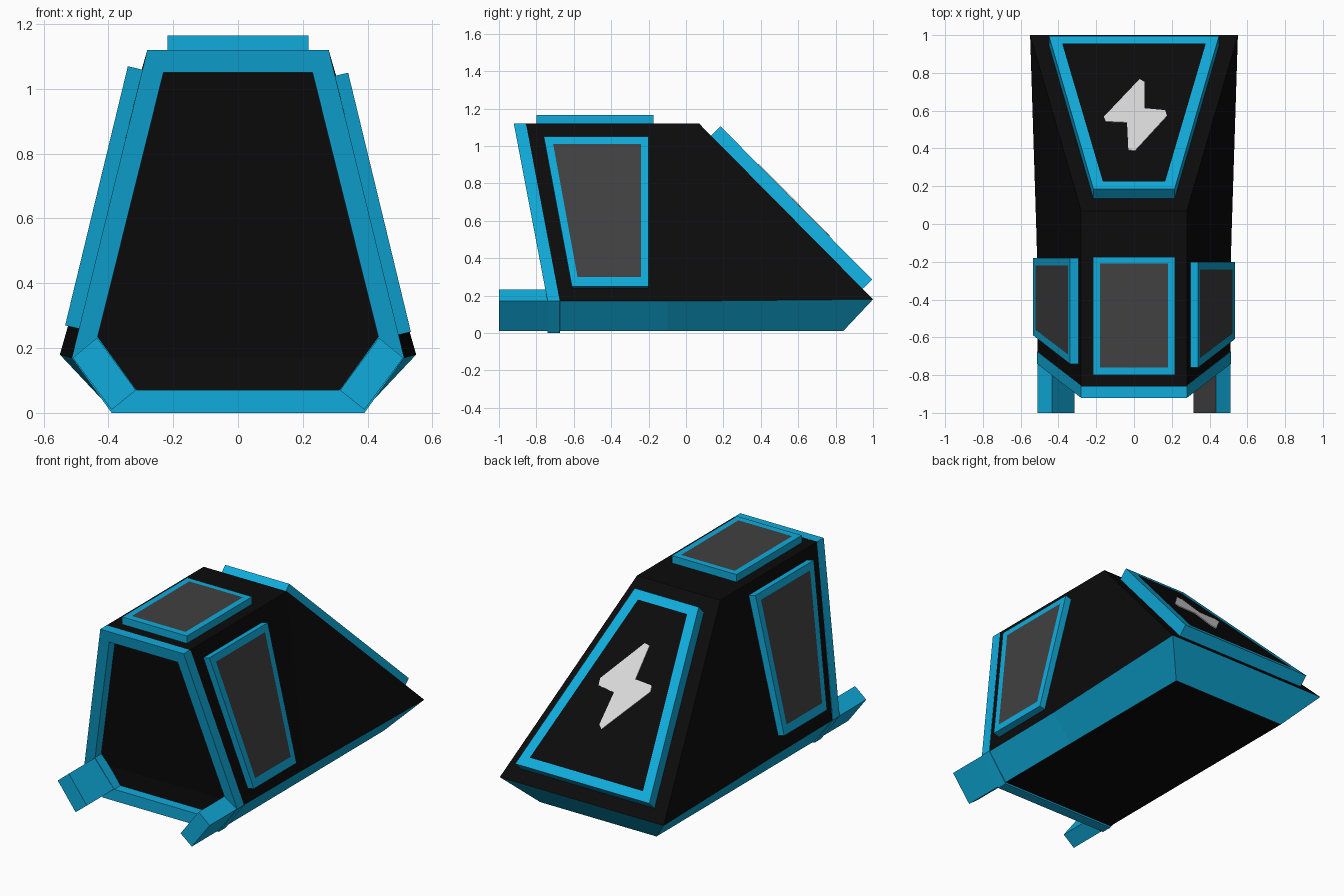
import bpy, bmesh
from mathutils import Vector

if "Cube" in bpy.data.objects:
    bpy.data.objects.remove(bpy.data.objects["Cube"])


def material(name, col):
    m = bpy.data.materials.new(name)
    m.diffuse_color = (*col, 1)
    m.use_nodes = True
    m.node_tree.nodes["Principled BSDF"].inputs["Base Color"].default_value = m.diffuse_color
    return m


BLACK = material("black", (0.0035, 0.0035, 0.0035))
BLUE = material("bright_blue", (0.005, 0.41, 0.71))
GREY = material("dark_grey", (0.052, 0.052, 0.052))
WHITE = material("light_grey", (0.70, 0.70, 0.70))


def build(name, verts, faces, mats, slots=None):
    me = bpy.data.meshes.new(name)
    me.from_pydata([tuple(v) for v in verts], [], faces)
    for m in mats:
        me.materials.append(m)
    if slots:
        for p, s in zip(me.polygons, slots):
            p.material_index = s
    bm = bmesh.new()
    bm.from_mesh(me)
    bmesh.ops.recalc_face_normals(bm, faces=bm.faces)
    bm.to_mesh(me)
    bm.free()
    ob = bpy.data.objects.new(name, me)
    bpy.context.collection.objects.link(ob)
    return ob


def prism(name, pts, offset, mat):
    """Extrude a closed outline along an offset vector."""
    n = len(pts)
    off = Vector(offset)
    v = [Vector(p) for p in pts] + [Vector(p) + off for p in pts]
    f = [tuple(range(n)), tuple(range(n, 2 * n))]
    f += [(i, (i + 1) % n, n + (i + 1) % n, n + i) for i in range(n)]
    return build(name, v, f, [mat])


def panel(name, outer, inner, depth, fill):
    """Blue framed plate with a flush inset of another colour."""
    n = len(outer)
    off = Vector(depth)
    v = [Vector(p) + off for p in outer] + [Vector(p) for p in outer] + [Vector(p) for p in inner]
    f = [tuple(range(n))]
    for k in (0, n):
        f += [(k + i, k + (i + 1) % n, k + n + (i + 1) % n, k + n + i) for i in range(n)]
    f.append(tuple(range(2 * n, 3 * n)))
    return build(name, v, f, [BLUE, fill], [0] * (len(f) - 1) + [1])


# Hull: right half points, mirrored across x
R = [(.28, -.86, 1.12), (.28, .07, 1.12), (.55, 1, .18), (.515, -.1, .17),
     (.51, -.68, .17), (.39, -.68, .01), (.39, -.1, .01), (.39, .84, .01)]
verts = R + [(-x, y, z) for x, y, z in R]
faces, slots = [], []
for k in (0, 8):
    for f, s in (((0, 1, 3, 4), 0), ((1, 2, 3), 0), ((4, 3, 6, 5), 1), ((3, 2, 7, 6), 1)):
        faces.append(tuple(i + k for i in f))
        slots.append(s)
for a, b, s in ((0, 1, 0), (1, 2, 0), (2, 7, 1), (7, 6, 0), (6, 5, 0), (5, 4, 0), (4, 0, 0)):
    faces.append((a, b, b + 8, a + 8))
    slots.append(s)
build("hull", verts, faces, [BLACK, BLUE], slots)


# Front frame: ring following the leaning front
def front_y(z):
    return -0.74 - 0.19 * max(0, z - 0.17)


def ring(half, dy):
    loop = half + [(-x, z) for x, z in reversed(half)]
    return [(x, front_y(z) + dy, z) for x, z in loop]


out = [(.28, 1.12), (.513, .17), (.39, 0)]
inn = [(.23, 1.05), (.433, .235), (.313, .07)]
loops = [ring(out, 0), ring(inn, 0), ring(inn, .065), ring(out, .065)]
faces = [(k * 6 + i, k * 6 + (i + 1) % 6, (k + 1) % 4 * 6 + (i + 1) % 6, (k + 1) % 4 * 6 + i)
         for k in range(4) for i in range(6)]
build("front_frame", sum(loops, []), faces, [BLUE])

# Lower rails poking out of the front
for side, s in (("right", 1), ("left", -1)):
    sec = [(.51, .17), (.39, .01), (.315, .07), (.435, .232)]
    rail = prism(side + "_rail", [(s * x, -1, z) for x, z in sec], (0, .34, 0), BLUE)
    if s == 1:  # inner upper face of the right rail is grey
        rail.data.materials.append(GREY)
        for p in rail.data.polygons:
            if p.normal.x < -.5 and p.normal.z > .3:
                p.material_index = 1

# Side windows
w_out = [(-.76, 1.05), (-.20, 1.05), (-.20, .25), (-.61, .25)]
w_in = [(-.71, 1.01), (-.24, 1.01), (-.24, .30), (-.58, .30)]
for side, s, d in (("right", 1, 0), ("left", -1, .02)):
    def on_side(pts):
        return [(s * (.28 + (1.12 - z) * .242 + .043), y + d, z + d) for y, z in pts]
    panel(side + "_window", on_side(w_out), on_side(w_in), (-s * .05, 0, -.012), GREY)


# Roof window
def rect(x, y0, y1, z):
    return [(-x, y0, z), (x, y0, z), (x, y1, z), (-x, y1, z)]


panel("roof_window", rect(.217, -.80, -.175, 1.165), rect(.18, -.76, -.21, 1.165), (0, 0, -.05), GREY)


# Rear sloping panel with a bolt marking
def on_slope(pts, lift=0):
    return [(x, y + lift, 1.292 - 1.011 * y + lift) for x, y in pts]


panel("rear_panel",
      on_slope([(-.45, .995), (.45, .995), (.215, .185), (-.215, .185)]),
      on_slope([(-.38, .955), (.38, .955), (.165, .225), (-.165, .225)]),
      (0, -.056, -.055), BLACK)
bolt = [(.03, .765), (.055, .75), (.055, .61), (.165, .60), (.175, .57), (.005, .385),
        (-.03, .39), (-.037, .535), (-.15, .54), (-.16, .565)]
prism("bolt_marking", on_slope(bolt, .003), (0, -.005, -.005), WHITE)
